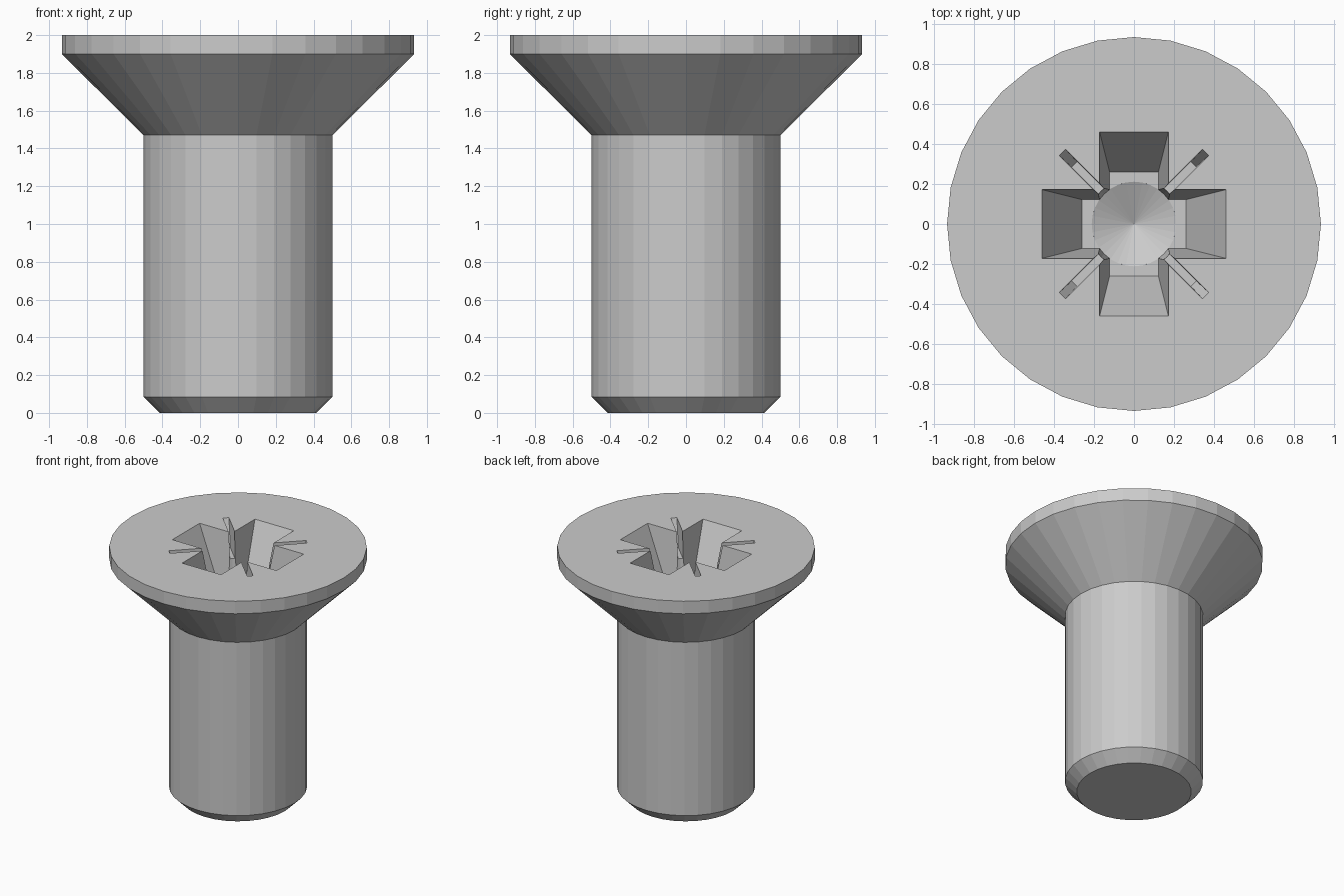
import bpy, bmesh, math
from mathutils import Matrix

if "Cube" in bpy.data.objects:
    bpy.data.objects.remove(bpy.data.objects["Cube"])

SIDES = 32
TOP = 2.0
DEPTH = 0.42   # depth of the cross arms
OVER = 0.05    # cutters rise this far above the head


def new_object(name, bm):
    bmesh.ops.recalc_face_normals(bm, faces=bm.faces)
    mesh = bpy.data.meshes.new(name)
    bm.to_mesh(mesh)
    bm.free()
    obj = bpy.data.objects.new(name, mesh)
    bpy.context.collection.objects.link(obj)
    return obj


def loft(name, loops, tip=None, turn=0.0):
    """Skin matching closed loops from bottom to top; tip closes the bottom."""
    bm = bmesh.new()
    rings = [[bm.verts.new(p) for p in loop] for loop in loops]
    n = len(rings[0])
    for a, b in zip(rings, rings[1:]):
        for i in range(n):
            j = (i + 1) % n
            bm.faces.new((a[i], a[j], b[j], b[i]))
    bm.faces.new(rings[-1])
    if tip:
        t = bm.verts.new(tip)
        for i in range(n):
            bm.faces.new((rings[0][(i + 1) % n], rings[0][i], t))
    else:
        bm.faces.new(rings[0][::-1])
    bm.transform(Matrix.Rotation(turn, 4, 'Z'))
    return new_object(name, bm)


def circle(r, z):
    return [(r * math.cos(2 * math.pi * i / SIDES),
             r * math.sin(2 * math.pi * i / SIDES), z) for i in range(SIDES)]


def cross(length, half, z):
    pts = []
    for k in range(4):
        c, s = [(1, 0), (0, 1), (-1, 0), (0, -1)][k]
        for x, y in ((length, -half), (length, half), (half, half)):
            pts.append((c * x - s * y, s * x + c * y, z))
    return pts


def slot(r_in, r_out, half, z):
    return [(r_in, -half, z), (r_out, -half, z), (r_out, half, z), (r_in, half, z)]


def taper(low, high, depth):
    """Extend a taper past the head surface."""
    return high + (high - low) * OVER / depth


# Screw body: chamfered shank and countersunk head
screw = loft("screw", [circle(r, z) for r, z in (
    (0.415, 0), (0.5, 0.085), (0.5, 1.47), (0.933, 1.9), (0.933, TOP))])

# Tapered cross recess
cutters = [loft("cross_cutter", [
    cross(0.26, 0.122, TOP - DEPTH),
    cross(taper(0.26, 0.46, DEPTH), taper(0.122, 0.172, DEPTH), TOP + OVER)])]

# Central core with conical floor
cutters.append(loft("core_cutter", [
    circle(0.211, TOP - DEPTH - 0.001),
    circle(taper(0.211, 0.252, DEPTH), TOP + OVER)],
    tip=(0, 0, TOP - DEPTH - 0.1)))

# Thin diagonal slots
for k in range(4):
    cutters.append(loft("slot_cutter", [
        slot(0.1, 0.42, 0.018, TOP - 0.2),
        slot(0.1, taper(0.42, 0.505, 0.2), taper(0.018, 0.022, 0.2), TOP + OVER)],
        turn=math.radians(45 + 90 * k)))

# Cut the recess
bpy.context.view_layer.objects.active = screw
for cutter in cutters:
    cutter.hide_render = True
    mod = screw.modifiers.new("recess", 'BOOLEAN')
    mod.operation = 'DIFFERENCE'
    mod.solver = 'EXACT'
    mod.object = cutter
    bpy.ops.object.modifier_apply(modifier=mod.name)
    bpy.data.objects.remove(cutter)
